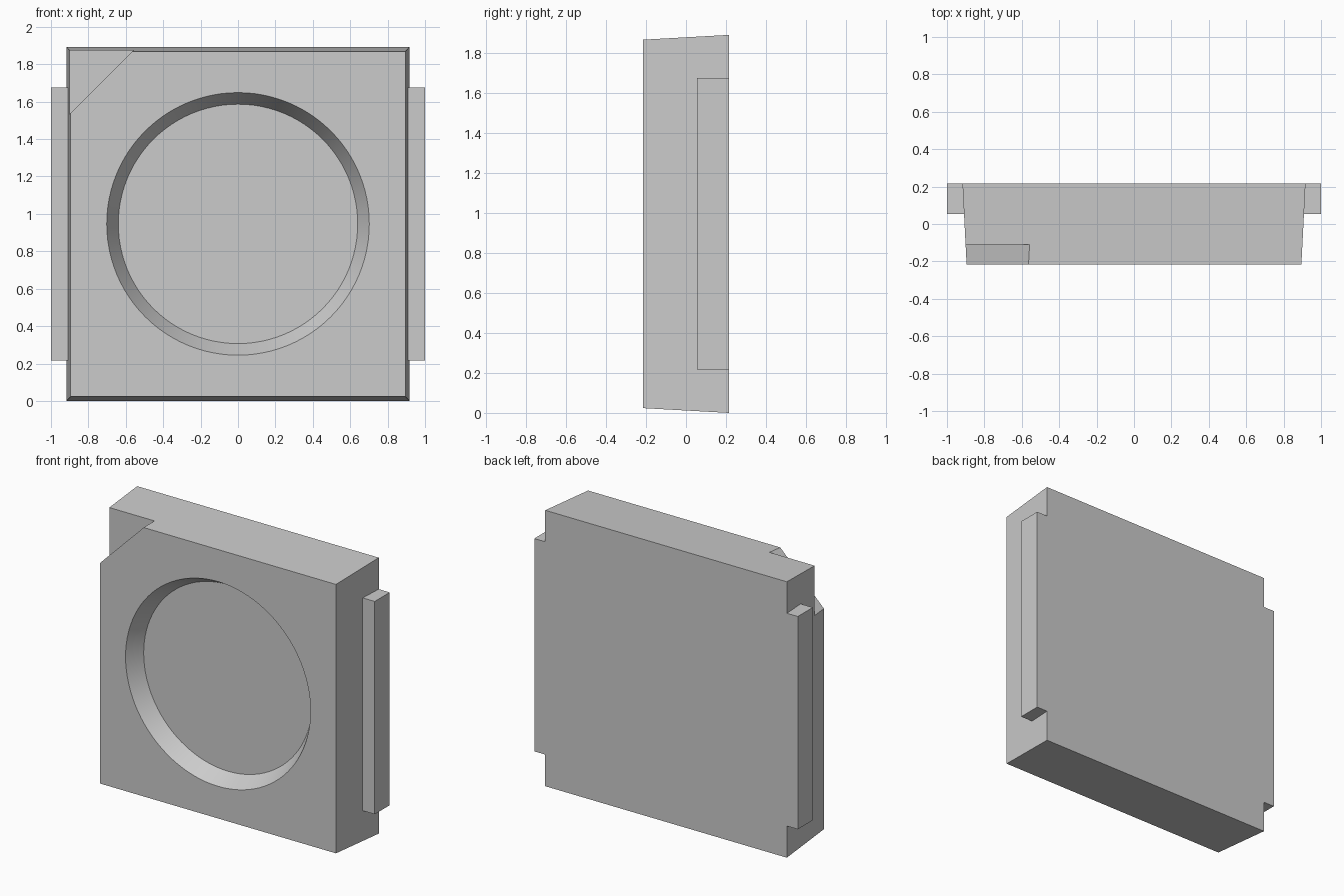
import bpy
import bmesh
from mathutils import Matrix, Vector

DEPTH = 0.433            # front to back
FRONT, BACK = -DEPTH / 2, DEPTH / 2
HEIGHT = 1.893
MID = HEIGHT / 2
POCKET_Y = FRONT + 0.108  # floor of the pocket and the corner cut

if "Cube" in bpy.data.objects:
    bpy.data.objects.remove(bpy.data.objects["Cube"], do_unlink=True)

grey = bpy.data.materials.new("light_grey")
grey.use_nodes = True
grey.diffuse_color = (0.6, 0.6, 0.6, 1)
grey.node_tree.nodes["Principled BSDF"].inputs["Base Color"].default_value = (0.6, 0.6, 0.6, 1)


def finish(name, bm):
    bmesh.ops.recalc_face_normals(bm, faces=bm.faces)
    mesh = bpy.data.meshes.new(name)
    bm.to_mesh(mesh)
    bm.free()
    mesh.materials.append(grey)
    obj = bpy.data.objects.new(name, mesh)
    bpy.context.collection.objects.link(obj)
    return obj


def prism(name, profile, offset):
    """Extrude a closed profile along an offset."""
    bm = bmesh.new()
    face = bm.faces.new([bm.verts.new(p) for p in profile])
    result = bmesh.ops.extrude_face_region(bm, geom=[face], use_keep_orig=True)
    moved = [v for v in result["geom"] if isinstance(v, bmesh.types.BMVert)]
    bmesh.ops.translate(bm, verts=moved, vec=Vector(offset))
    return finish(name, bm)


def select_only(obj):
    bpy.ops.object.select_all(action="DESELECT")
    obj.select_set(True)
    bpy.context.view_layer.objects.active = obj


def cut(target, cutter):
    cutter.hide_render = True
    mod = target.modifiers.new("cut", "BOOLEAN")
    mod.operation = "DIFFERENCE"
    mod.solver = "EXACT"
    mod.object = cutter
    select_only(target)
    bpy.ops.object.modifier_apply(modifier=mod.name)
    bpy.data.objects.remove(cutter, do_unlink=True)


# Square body, drafted so the front is smaller than the back
bm = bmesh.new()
bmesh.ops.create_cube(bm, size=1)
for v in bm.verts:
    front = v.co.y < 0
    half_x, half_z = (0.895, MID - 0.024) if front else (0.917, MID)
    v.co = (2 * v.co.x * half_x, v.co.y * DEPTH, MID + 2 * v.co.z * half_z)
body = finish("body", bm)

# Round pocket with a tapered wall; the cutter continues past the front face
bm = bmesh.new()
over = 0.05
slope = (0.702 - 0.64) / (POCKET_Y - FRONT)
length = POCKET_Y - FRONT + over
bmesh.ops.create_cone(
    bm, cap_ends=True, segments=96, radius1=0.64, radius2=0.64 + slope * length, depth=length,
    matrix=Matrix.Translation((0, POCKET_Y - length / 2, MID)) @ Matrix.Rotation(1.5707963, 4, "X"))
cut(body, finish("pocket_cutter", bm))

# Diagonal cut across the upper right front corner
line = 2.433             # the cut edge follows z = x + line
corner = [(-1.1, POCKET_Y, line - 1.1), (-0.3, POCKET_Y, line - 0.3), (-1.1, POCKET_Y, line - 0.3)]
cut(body, prism("corner_cutter", corner, (0, -0.3, 0)))

select_only(body)
bpy.ops.object.shade_smooth_by_angle(angle=0.5)

# Rails along both sides, flush with the back
low, high, rail_y = 0.217, 1.677, 0.054
for name, side in (("left_rail", 1), ("right_rail", -1)):
    outline = [(0.9087, rail_y), (1, rail_y), (1, BACK), (0.917, BACK)]
    prism(name, [(side * x, y, low) for x, y in outline], (0, 0, high - low))
